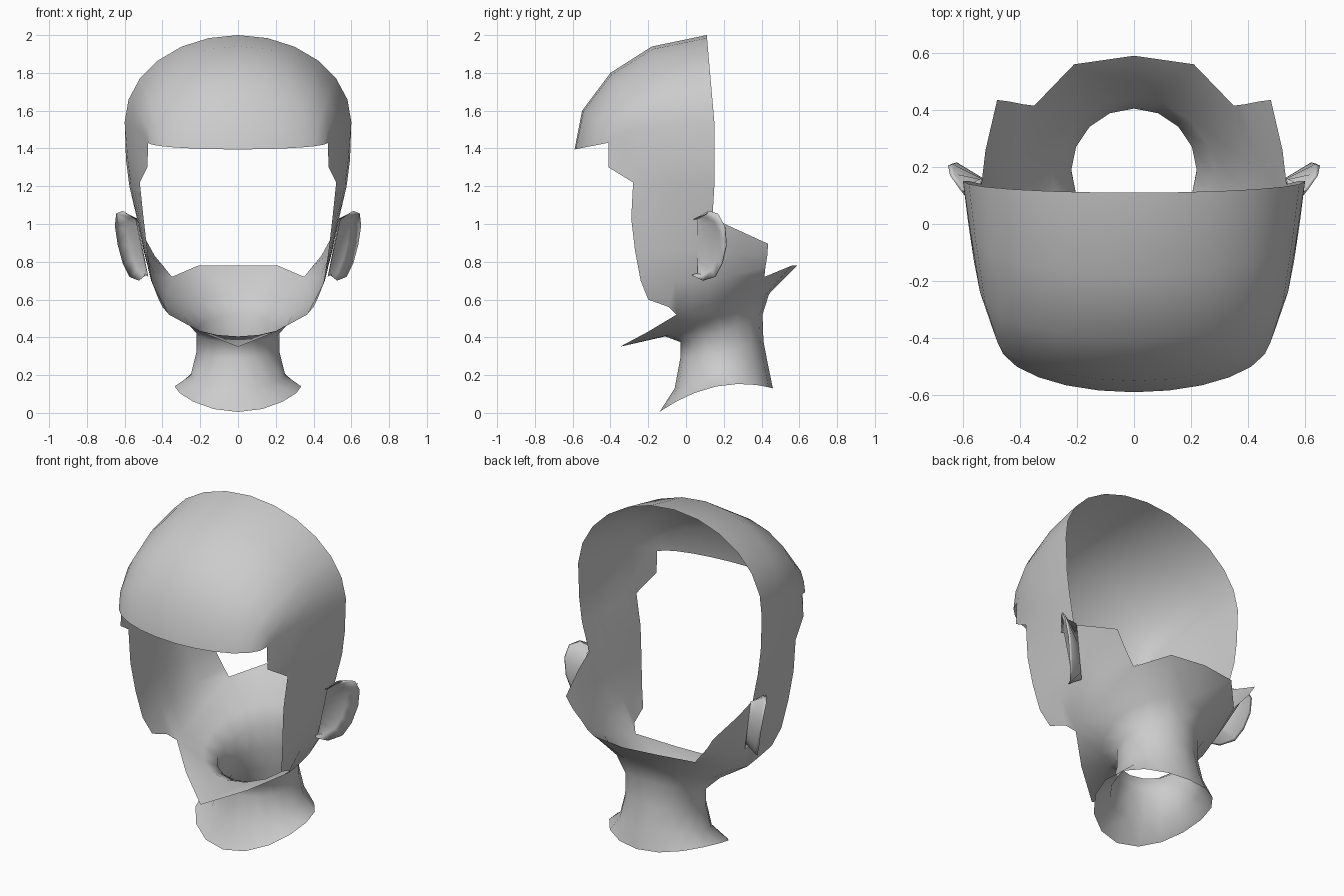
import bpy, bmesh
from math import sin, cos, pi
from mathutils import Vector as V

if "Cube" in bpy.data.objects:
    bpy.data.objects.remove(bpy.data.objects["Cube"])


def lerp(a, b, t):
    return V(a).lerp(V(b), t)


def build(name, patches):
    """Skin each grid of points, weld the patches, mirror across x."""
    bm = bmesh.new()
    for rows in patches:
        grid = [[bm.verts.new(p) for p in r] for r in rows]
        for r0, r1 in zip(grid, grid[1:]):
            for i in range(len(r0) - 1):
                bm.faces.new((r0[i], r0[i + 1], r1[i + 1], r1[i]))
    bmesh.ops.remove_doubles(bm, verts=bm.verts, dist=0.002)
    bmesh.ops.recalc_face_normals(bm, faces=bm.faces)
    for f in bm.faces:
        f.smooth = True
    me = bpy.data.meshes.new(name)
    bm.to_mesh(me)
    bm.free()
    ob = bpy.data.objects.new(name, me)
    bpy.context.collection.objects.link(ob)
    m = ob.modifiers.new("mirror", 'MIRROR')
    m.use_clip = True
    return ob


def ring(rx, y0, y1, zf, zs, zb, n=8):
    """Half ellipse from front to back with front, side and back heights."""
    out = []
    for i in range(n + 1):
        t = pi * i / n
        c = cos(t)
        out.append(V((rx * sin(t) if 0 < i < n else 0,
                      (y0 + y1) / 2 - (y1 - y0) / 2 * c,
                      zs + (zf - zb) / 2 * c + ((zf + zb) / 2 - zs) * c * c)))
    return out


# cranium: arcs from the centre line down to the temple line
centre = [(.11, 2.0), (-.18, 1.94), (-.40, 1.80), (-.55, 1.60), (-.59, 1.395)]
temple = [V(p) for p in ((.60, .15, 1.54), (.575, -.02, 1.53), (.54, -.24, 1.51),
                         (.495, -.37, 1.47), (.475, -.41, 1.43))]
cranium = []
for (cy, cz), s in zip(centre, temple):
    cranium.append([V((s.x * sin(a), s.y + (cy - s.y) * cos(a), s.z + (cz - s.z) * cos(a)))
                    for a in (i * pi / 12 for i in range(7))])

# cheek panel between the rear edge and the face opening
rear = [(.593, .15, 1.34), (.575, .15, 1.2), (.535, .14, 1.03), (.50, .13, .86), (.455, .12, .70)]
face = [(.48, -.41, 1.30), (.52, -.28, 1.22), (.50, -.29, 1.03), (.48, -.27, .86), (.455, -.24, .70)]
bulge = [.025, .008, .005, .005, .005]
cheek = [temple]
for r, f, b in zip(rear, face, bulge):
    cheek.append([lerp(r, f, i / 4) + V((b * sin(pi * i / 4), 0, 0)) for i in range(5)])
jaw = [V(p) for p in ((.38, .12, .57), (.375, .02, .54), (.365, -.05, .52),
                      (.40, -.09, .56), (.42, -.20, .60))]
cheek.append(jaw)

# flap behind the ear
tips = [(.48, .435, .895), (.44, .43, .83), (.39, .42, .77), (.35, .415, .72)]
flap = [[V(a), lerp(a, c, .4) + V((.008, 0, 0)), V(c)] for a, c in zip(rear[2:] + [jaw[0]], tips)]

# jaw floor and nape, flowing into the flared neck
outer = [V((0, -.35, .35)), V((.20, -.20, .43)), jaw[2], jaw[1], jaw[0], flap[-1][1],
         V(tips[-1]), V((.21, .56, .78)), V((0, .59, .78))]
neck = [outer,
        ring(.285, -.11, .44, .405, .51, .63),
        ring(.22, -.03, .405, .375, .43, .52),
        ring(.22, -.03, .41, .29, .32, .38),
        ring(.25, -.06, .435, .13, .20, .25),
        ring(.335, -.14, .46, .005, .14, .13)]
build("head_shell", [cranium, cheek, flap, neck])

# ears: front root, bowl, rim and back root
rim = [V(p) for p in ((.545, .04, 1.025), (.61, .12, 1.07), (.645, .17, 1.055), (.652, .205, .99),
                      (.637, .212, .89), (.61, .19, .79), (.575, .155, .72),
                      (.525, .09, .70), (.49, .03, .73))]
n = len(rim) - 1
front = [lerp((.54, .06, 1.02), (.48, .06, .74), i / n) for i in range(n + 1)]
back = [lerp((.535, .16, 1.03), (.475, .13, .72), i / n) for i in range(n + 1)]
bowl = [lerp(f, r, .6) + V((-.01, .03 * sin(pi * i / n), 0)) for i, (f, r) in enumerate(zip(front, rim))]
lip = [lerp(r, b, .12) + V((0, .012 * sin(pi * i / n), 0)) for i, (r, b) in enumerate(zip(rim, back))]
build("ears", [[front, bowl, rim, lip, back]])
